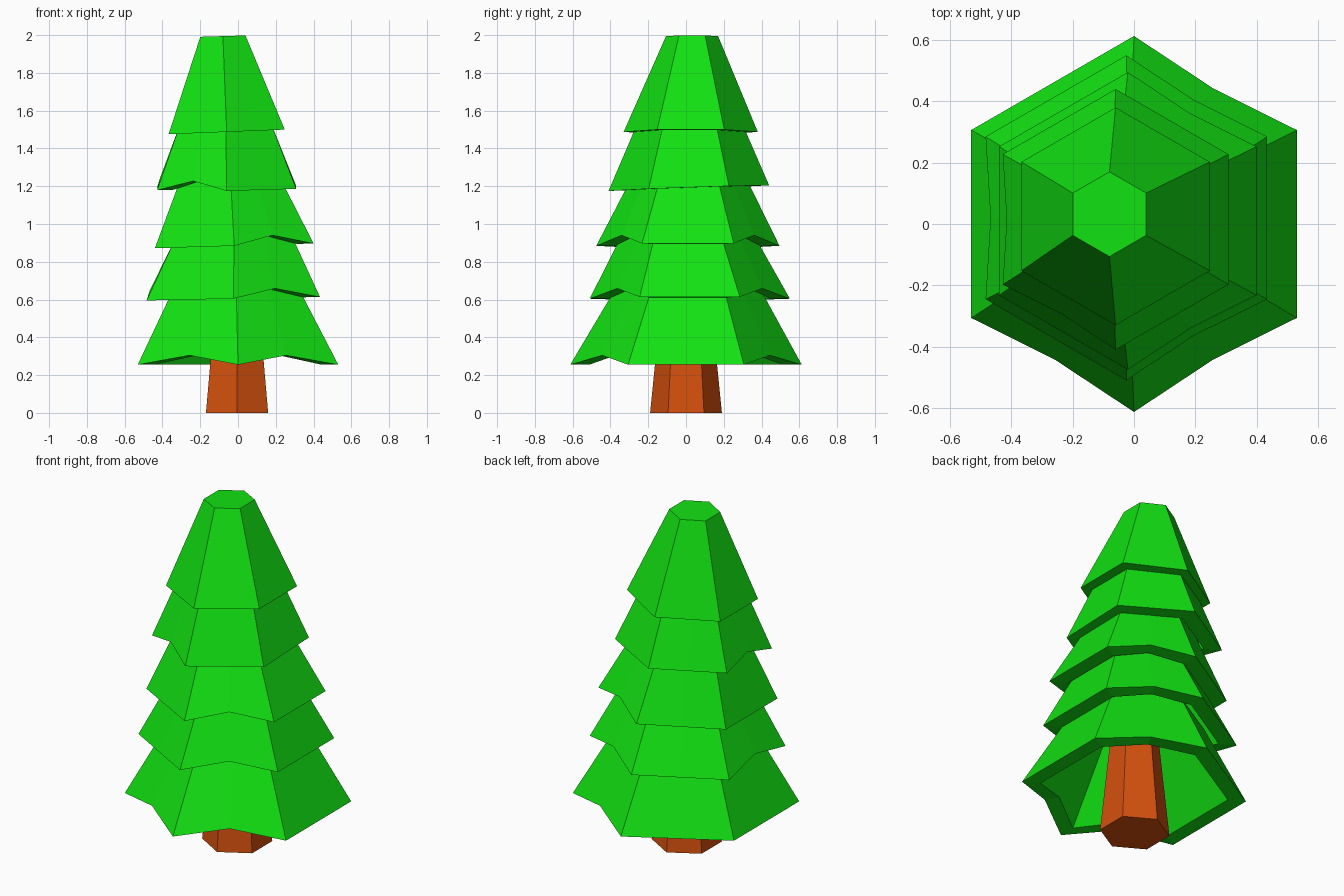
import bpy, bmesh, math
from mathutils import Vector

cube = bpy.data.objects.get("Cube")
if cube:
    bpy.data.objects.remove(cube, do_unlink=True)


def material(name, rgb):
    mat = bpy.data.materials.new(name)
    mat.use_nodes = True
    mat.diffuse_color = (*rgb, 1)
    mat.node_tree.nodes["Principled BSDF"].inputs["Base Color"].default_value = (*rgb, 1)
    return mat


green = material("leaf_green", (0.006, 0.76, 0.006))
brown = material("bark_orange", (0.66, 0.08, 0.004))


def hex_ring(bm, centre, radius, z, notches=(), tilt=(0, 0)):
    """Hexagon with a corner to the front and a midpoint on every edge."""
    corners = [Vector((centre[0] + radius * math.sin(math.radians(60 * k)),
                       centre[1] - radius * math.cos(math.radians(60 * k)), z))
               for k in range(6)]
    middle = Vector((*centre, z))
    ring = []
    for k, a in enumerate(corners):
        mid = (a + corners[(k + 1) % 6]) / 2
        if k in notches:
            mid = mid.lerp(middle, 0.035)
            mid.z += 0.05
        for p in (a, mid):
            p = p.copy()
            p.z += tilt[0] * p.x + tilt[1] * p.y
            ring.append(bm.verts.new(p))
    return ring


def bridge(bm, a, b):
    n = len(a)
    for i in range(n):
        j = (i + 1) % n
        bm.faces.new((a[i], a[j], b[j], b[i]))


def finish(bm, name, mat):
    bmesh.ops.recalc_face_normals(bm, faces=bm.faces[:])
    mesh = bpy.data.meshes.new(name)
    bm.to_mesh(mesh)
    bm.free()
    mesh.materials.append(mat)
    bpy.context.collection.objects.link(bpy.data.objects.new(name, mesh))


def tier(name, low, high, notches=(), tilt=(0, 0), capped=False):
    """Hollow skirt; low and high are (x, y, radius, z)."""
    bm = bmesh.new()
    wall = 0.1
    top = hex_ring(bm, high[:2], high[2], high[3], tilt=(0.03, 0) if capped else (0, 0))
    rim = hex_ring(bm, low[:2], low[2], low[3], notches, tilt)
    lip = hex_ring(bm, low[:2], low[2] - wall, low[3], notches, tilt)
    inner_z = high[3] - (wall if capped else 0)
    inner = hex_ring(bm, high[:2], high[2] - wall, inner_z)
    bridge(bm, top, rim)
    bridge(bm, rim, lip)
    bridge(bm, lip, inner)
    if capped:
        bm.faces.new(top)
        bm.faces.new(inner)
    else:
        bridge(bm, inner, top)
    finish(bm, name, green)


# Foliage skirts, lowest first
tier("bottom_branches", (0, 0, 0.613, 0.255), (-0.01, 0.01, 0.37, 0.68), (0, 2, 5))
tier("lower_branches", (-0.025, 0.02, 0.53, 0.605), (-0.02, 0.01, 0.345, 0.95),
     (0, 2, 4), (0.02, 0))
tier("middle_branches", (-0.02, 0.01, 0.485, 0.885), (-0.04, 0.015, 0.30, 1.25),
     (0, 2), (0.03, 0))
tier("upper_branches", (-0.06, 0.015, 0.425, 1.19), (-0.065, 0.02, 0.27, 1.55),
     (4, 5), (0.01, 0.035))
tier("top_branches", (-0.06, 0.025, 0.355, 1.49), (-0.08, 0.032, 0.138, 1.997),
     (), (0.04, 0), capped=True)

# Tapered trunk
bm = bmesh.new()
foot = hex_ring(bm, (-0.005, 0), 0.19, 0)
head = hex_ring(bm, (-0.005, 0), 0.13, 0.6)
bridge(bm, foot, head)
bm.faces.new(foot)
bm.faces.new(head)
finish(bm, "trunk", brown)
